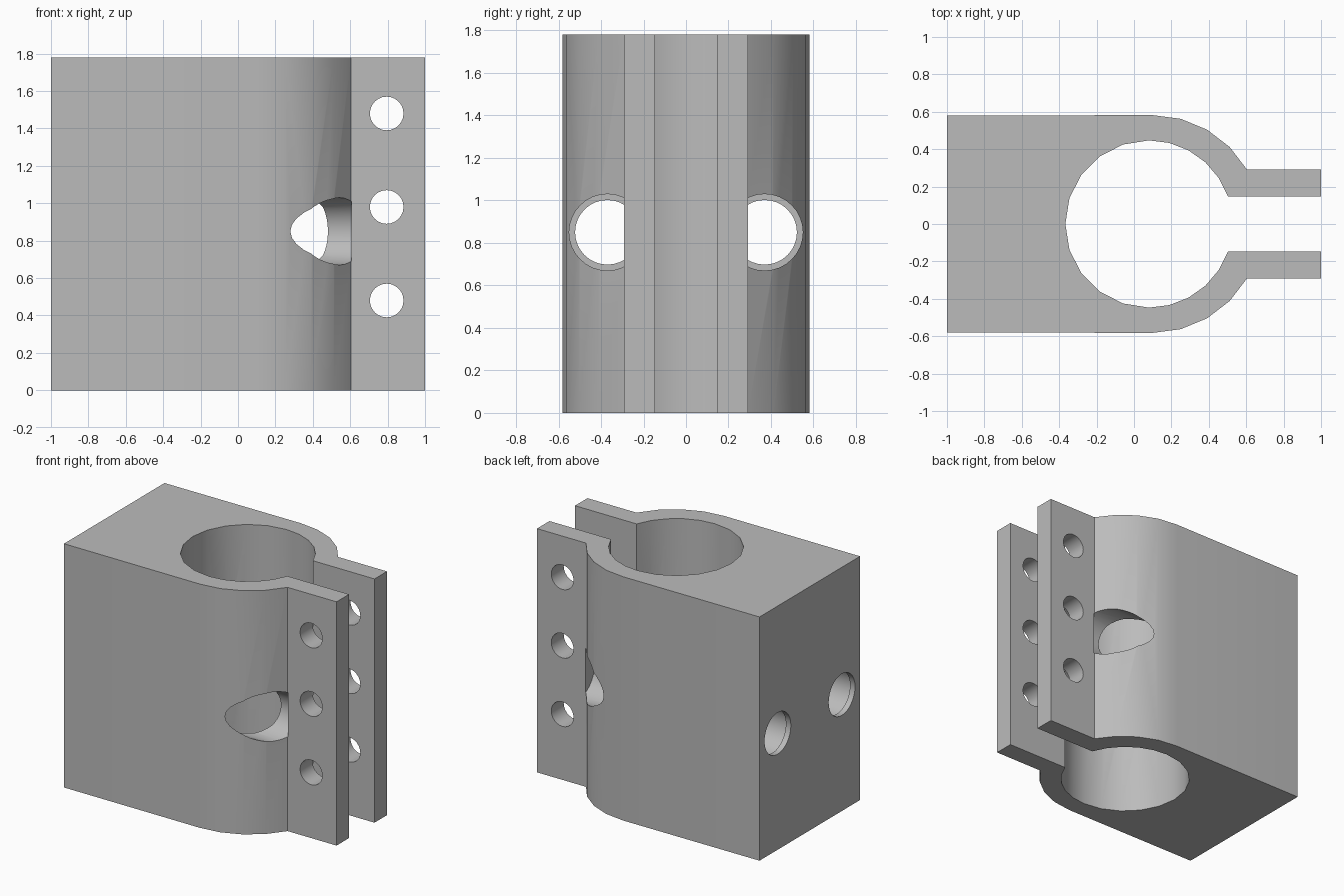
import bpy, bmesh, math
from mathutils import Matrix

if "Cube" in bpy.data.objects:
    bpy.data.objects.remove(bpy.data.objects["Cube"])

HEIGHT = 1.78

grey = bpy.data.materials.new("plain grey")
grey.use_nodes = True
colour = (0.5, 0.5, 0.5, 1)
grey.diffuse_color = colour
grey.node_tree.nodes["Principled BSDF"].inputs["Base Color"].default_value = colour


def arc(cx, radius, start, end, steps):
    """Points on an arc centred on the x axis, angles in degrees."""
    angles = [math.radians(start + (end - start) * i / steps) for i in range(steps + 1)]
    return [(cx + radius * math.cos(a), radius * math.sin(a)) for a in angles]


def add_object(name, bm):
    bmesh.ops.recalc_face_normals(bm, faces=bm.faces[:])
    mesh = bpy.data.meshes.new(name)
    bm.to_mesh(mesh)
    bm.free()
    mesh.materials.append(grey)
    obj = bpy.data.objects.new(name, mesh)
    bpy.context.collection.objects.link(obj)
    return obj


def extrude_profile(name, points):
    bm = bmesh.new()
    face = bm.faces.new([bm.verts.new((x, y, 0)) for x, y in points])
    top = bmesh.ops.extrude_face_region(bm, geom=[face])["geom"]
    bmesh.ops.translate(bm, vec=(0, 0, HEIGHT),
                        verts=[v for v in top if isinstance(v, bmesh.types.BMVert)])
    return add_object(name, bm)


def add_cylinder(bm, radius, start, end, axis, segments):
    """Cylinder between two points along the x or y axis."""
    length = sum(b - a for a, b in zip(start, end))
    centre = [(a + b) / 2 for a, b in zip(start, end)]
    turn = Matrix.Rotation(math.pi / 2, 4, "Y" if axis == "X" else "X")
    bmesh.ops.create_cone(bm, cap_ends=True, segments=segments, radius1=radius,
                          radius2=radius, depth=length,
                          matrix=Matrix.Translation(centre) @ turn)


def cut(target, name, bm):
    cutter = add_object(name, bm)
    cutter.hide_render = True
    mod = target.modifiers.new(name, "BOOLEAN")
    mod.operation = "DIFFERENCE"
    mod.solver = "EXACT"
    mod.object = cutter
    bpy.context.view_layer.objects.active = target
    bpy.ops.object.modifier_apply(modifier=name)
    bpy.data.objects.remove(cutter)


# Half outline: block side, rounded shoulder, flange, then the split bore
half = [(-1, 0.58)]
half += arc(0.1, 0.582, 90, 30, 4)
half += [(1, 0.291), (1, 0.147)]
half += arc(0.08, 0.447, 19.2, 90, 5)
half += arc(0.08, 0.447, 90, 180, 5)[1:]
mirrored = [(x, -y) for x, y in reversed(half[:-1])]
clamp = extrude_profile("clamp_body", half + mirrored)

# Bolt holes through both flanges
bm = bmesh.new()
for z in (0.48, 0.98, 1.48):
    add_cylinder(bm, 0.09, (0.795, -0.8, z), (0.795, 0.8, z), "Y", 24)
cut(clamp, "bolt_holes", bm)

# Lengthwise rod pockets, narrowed by a thin lip at the back face
for label, radius, start, end in (("pockets", 0.18, -0.96, 0.607),
                                  ("lip_holes", 0.152, -1.2, -0.6)):
    bm = bmesh.new()
    for y in (-0.37, 0.37):
        add_cylinder(bm, radius, (start, y, 0.85), (end, y, 0.85), "X", 32)
    cut(clamp, label, bm)

# Smooth the curved walls and keep the corners sharp
bpy.ops.object.select_all(action="DESELECT")
clamp.select_set(True)
bpy.context.view_layer.objects.active = clamp
bpy.ops.object.shade_smooth_by_angle(angle=math.radians(25))
